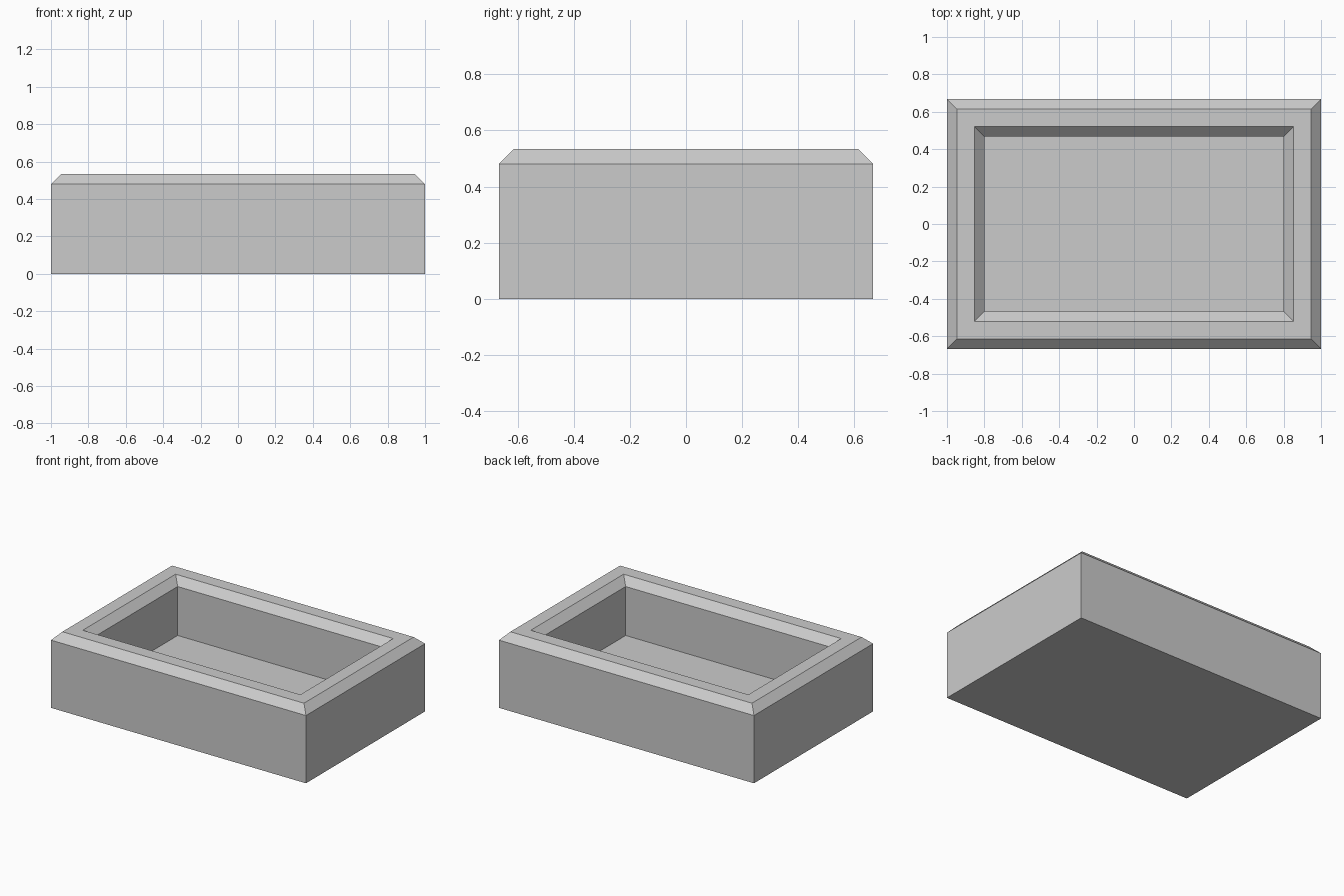
import bpy
import bmesh

if "Cube" in bpy.data.objects:
    bpy.data.objects.remove(bpy.data.objects["Cube"], do_unlink=True)

HALF_X, HALF_Y = 1.0, 0.667
HEIGHT, CHAMFER = 0.533, 0.053
WALL, FLOOR = 0.2, 0.133

# Plain grey material
grey = bpy.data.materials.new("plain_grey")
grey.use_nodes = True
colour = (0.6, 0.6, 0.6, 1)
grey.diffuse_color = colour
grey.node_tree.nodes["Principled BSDF"].inputs["Base Color"].default_value = colour

# Wall section as (inset, height), from the outer foot over the rim to the floor
section = [
    (0, 0),
    (0, HEIGHT - CHAMFER),
    (CHAMFER, HEIGHT),
    (WALL - CHAMFER, HEIGHT),
    (WALL, HEIGHT - CHAMFER),
    (WALL, FLOOR),
]


def rectangle(bm, inset, z):
    x, y = HALF_X - inset, HALF_Y - inset
    return [bm.verts.new((sx * x, sy * y, z))
            for sx, sy in ((-1, -1), (1, -1), (1, 1), (-1, 1))]


# Open tray: rectangular rings joined by walls, closed by base and floor
bm = bmesh.new()
rings = [rectangle(bm, inset, z) for inset, z in section]
for low, high in zip(rings, rings[1:]):
    for i in range(4):
        j = (i + 1) % 4
        bm.faces.new((low[i], low[j], high[j], high[i]))
bm.faces.new(rings[0][::-1])
bm.faces.new(rings[-1])
bmesh.ops.recalc_face_normals(bm, faces=bm.faces)

mesh = bpy.data.meshes.new("open_tray")
bm.to_mesh(mesh)
bm.free()
mesh.materials.append(grey)
tray = bpy.data.objects.new("open_tray", mesh)
bpy.context.collection.objects.link(tray)
